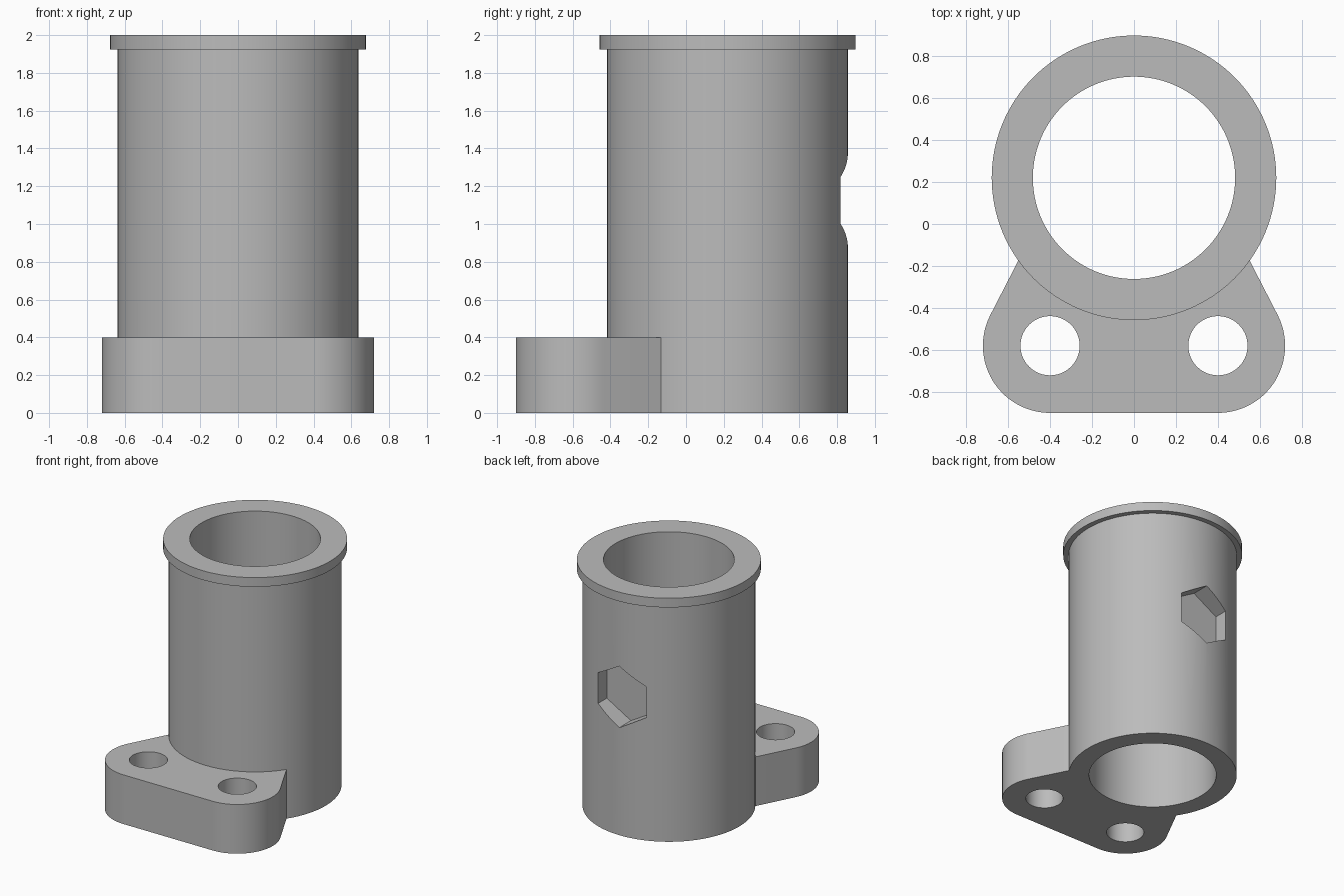
import bpy, bmesh
from math import sin, cos, pi, radians

if "Cube" in bpy.data.objects:
    bpy.data.objects.remove(bpy.data.objects["Cube"], do_unlink=True)

CY = 0.22            # barrel axis in y
LUG_X, LUG_Y, LUG_R = 0.4, -0.58, 0.32

grey = bpy.data.materials.new("plain grey")
grey.use_nodes = True
colour = (0.5, 0.5, 0.5, 1)
grey.diffuse_color = colour
grey.node_tree.nodes["Principled BSDF"].inputs["Base Color"].default_value = colour


def make_object(name, bm):
    bmesh.ops.recalc_face_normals(bm, faces=bm.faces)
    mesh = bpy.data.meshes.new(name)
    bm.to_mesh(mesh)
    bm.free()
    mesh.materials.append(grey)
    obj = bpy.data.objects.new(name, mesh)
    bpy.context.collection.objects.link(obj)
    return obj


def arc(cx, cy, r, start, end, n):
    angles = [radians(start + (end - start) * i / n) for i in range(n + 1)]
    return [(cx + r * cos(a), cy + r * sin(a)) for a in angles]


def prism(name, outline, z0, z1):
    bm = bmesh.new()
    face = bm.faces.new([bm.verts.new((x, y, z0)) for x, y in outline])
    new = bmesh.ops.extrude_face_region(bm, geom=[face])["geom"]
    verts = [v for v in new if isinstance(v, bmesh.types.BMVert)]
    bmesh.ops.translate(bm, verts=verts, vec=(0, 0, z1 - z0))
    return make_object(name, bm)


def lathe(name, profile, n):
    bm = bmesh.new()
    rings = [[bm.verts.new((r * cos(2 * pi * i / n), CY + r * sin(2 * pi * i / n), z))
              for i in range(n)] for r, z in profile]
    for a, b in zip(rings, rings[1:] + rings[:1]):
        for i in range(n):
            j = (i + 1) % n
            bm.faces.new((a[i], a[j], b[j], b[i]))
    return make_object(name, bm)


def combine(target, tool, operation):
    tool.hide_render = True
    mod = target.modifiers.new(operation.lower(), 'BOOLEAN')
    mod.operation, mod.solver, mod.object = operation, 'EXACT', tool
    bpy.context.view_layer.objects.active = target
    bpy.ops.object.modifier_apply(modifier=mod.name)
    bpy.data.objects.remove(tool, do_unlink=True)


# Barrel with bore and top collar
body = lathe("flanged_barrel", [(0.482, 0), (0.637, 0), (0.637, 1.925),
                                (0.678, 1.925), (0.678, 2), (0.482, 2)], 128)

# Mounting foot: two rounded lugs, tapering back into the barrel wall
right_lug = arc(LUG_X, LUG_Y, LUG_R, -90, 27.2, 28)
left_lug = [(-x, y) for x, y in reversed(right_lug)]
inner = arc(0, CY, 0.56, -29.2, -150.8, 40)
foot = prism("mounting_foot", right_lug + inner + left_lug, 0, 0.4)
combine(body, foot, 'UNION')

# Bolt holes
for side in (-1, 1):
    hole = prism("bolt_hole", arc(side * LUG_X, LUG_Y, 0.141, 0, 355, 71), -0.1, 0.5)
    combine(body, hole, 'DIFFERENCE')

# Blind hexagonal pocket in the back
bm = bmesh.new()
hexagon = [bm.verts.new((0.25 * sin(i * pi / 3), CY + 0.488, 1.125 + 0.25 * cos(i * pi / 3)))
           for i in range(6)]
face = bm.faces.new(hexagon)
new = bmesh.ops.extrude_face_region(bm, geom=[face])["geom"]
bmesh.ops.translate(bm, vec=(0, 0.4, 0),
                    verts=[v for v in new if isinstance(v, bmesh.types.BMVert)])
combine(body, make_object("hex_pocket", bm), 'DIFFERENCE')

# Smooth round walls, sharp rims
bpy.ops.object.select_all(action='DESELECT')
body.select_set(True)
bpy.context.view_layer.objects.active = body
bpy.ops.object.shade_smooth_by_angle(angle=radians(25))
